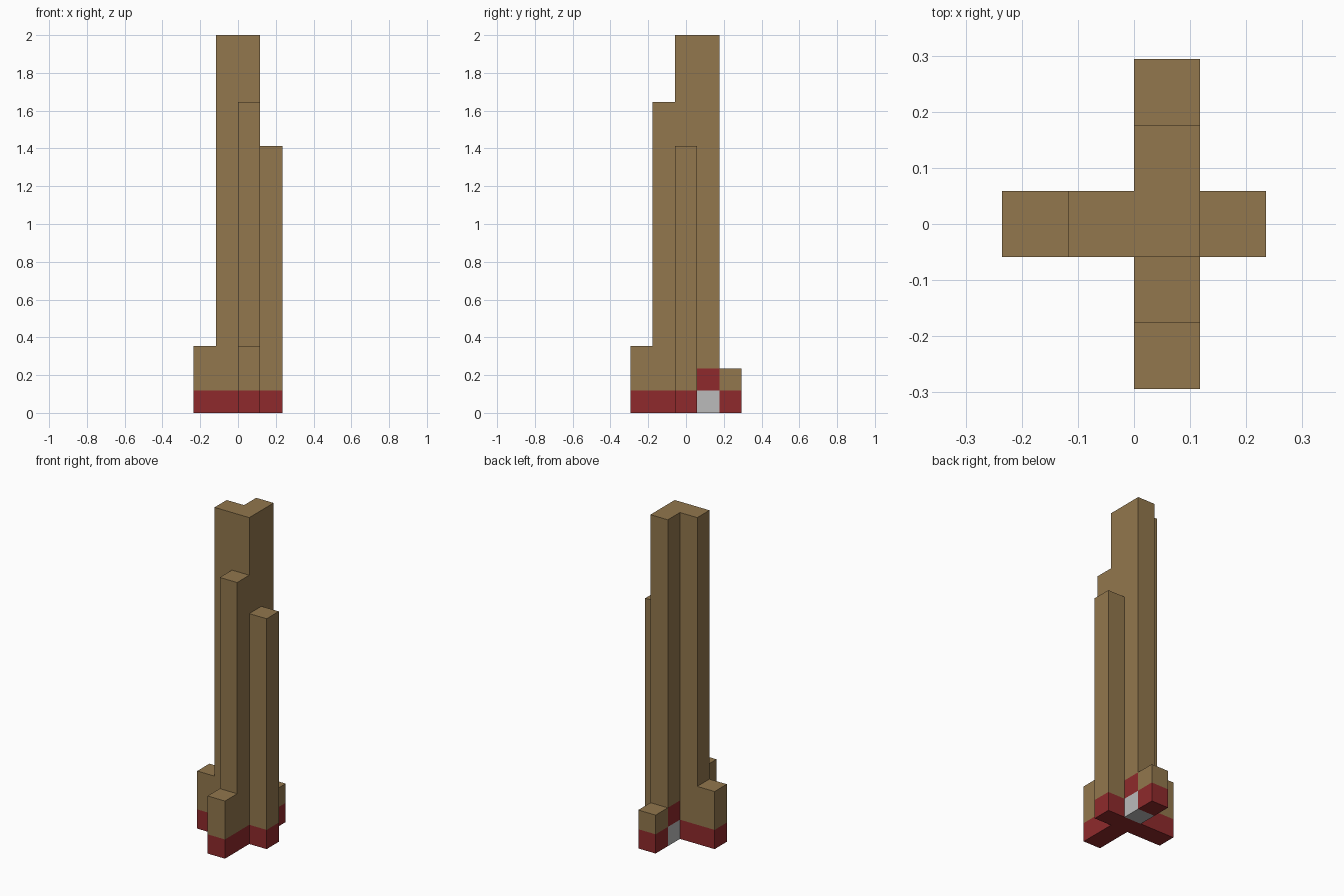
import bpy
import bmesh
from mathutils import Vector

old = bpy.data.objects.get("Cube")
if old:
    bpy.data.objects.remove(old, do_unlink=True)

UNIT = 2 / 17
TAN, RED, GREY = range(3)


def make_material(name, colour):
    mat = bpy.data.materials.new(name)
    mat.use_nodes = True
    mat.diffuse_color = (*colour, 1)
    mat.node_tree.nodes["Principled BSDF"].inputs["Base Color"].default_value = (*colour, 1)
    return mat


materials = [
    make_material("tan", (0.287, 0.184, 0.074)),
    make_material("dark_red", (0.275, 0.023, 0.025)),
    make_material("light_grey", (0.5, 0.5, 0.5)),
]

# Heights of the square columns, in blocks, by plan position (x, y)
front, back, middle = (2, 0), (2, 3), (2, 2)
columns = {
    front: 3, (2, 1): 14, middle: 17, back: 17, (2, 4): 2,
    (0, 2): 3, (1, 2): 17, (3, 2): 12,
}
cells = {(x, y, z) for (x, y), h in columns.items() for z in range(h)}


def block_colour(x, y, z):
    # Red bottom course; the back column starts with grey and then red
    if (x, y) == back and z < 2:
        return GREY if z == 0 else RED
    return RED if z == 0 else TAN


# Skin of the joined blocks: only the outer faces
bm = bmesh.new()
directions = [Vector(s * (i == k) for i in range(3)) for k in range(3) for s in (-1, 1)]
plan_centre = Vector((2, 2.5, 0))
for cell in sorted(cells):
    for d in directions:
        if tuple(int(c + n) for c, n in zip(cell, d)) in cells:
            continue
        a = Vector((d.y, d.z, d.x))
        b = d.cross(a)
        mid = Vector(cell) + Vector((0.5, 0.5, 0.5)) - plan_centre + d / 2
        corners = [mid + (a * s + b * t) / 2 for s, t in ((-1, -1), (1, -1), (1, 1), (-1, 1))]
        face = bm.faces.new([bm.verts.new(c * UNIT) for c in corners])
        face.material_index = block_colour(*cell)

# Merge the skin into large flat faces, keeping colour borders
bmesh.ops.remove_doubles(bm, verts=bm.verts[:], dist=UNIT / 100)
bmesh.ops.dissolve_limit(bm, angle_limit=0.02, verts=bm.verts[:],
                         edges=bm.edges[:], delimit={'MATERIAL'})

mesh = bpy.data.meshes.new("stepped_tower")
bm.to_mesh(mesh)
bm.free()
for mat in materials:
    mesh.materials.append(mat)
tower = bpy.data.objects.new("stepped_tower", mesh)
bpy.context.collection.objects.link(tower)
